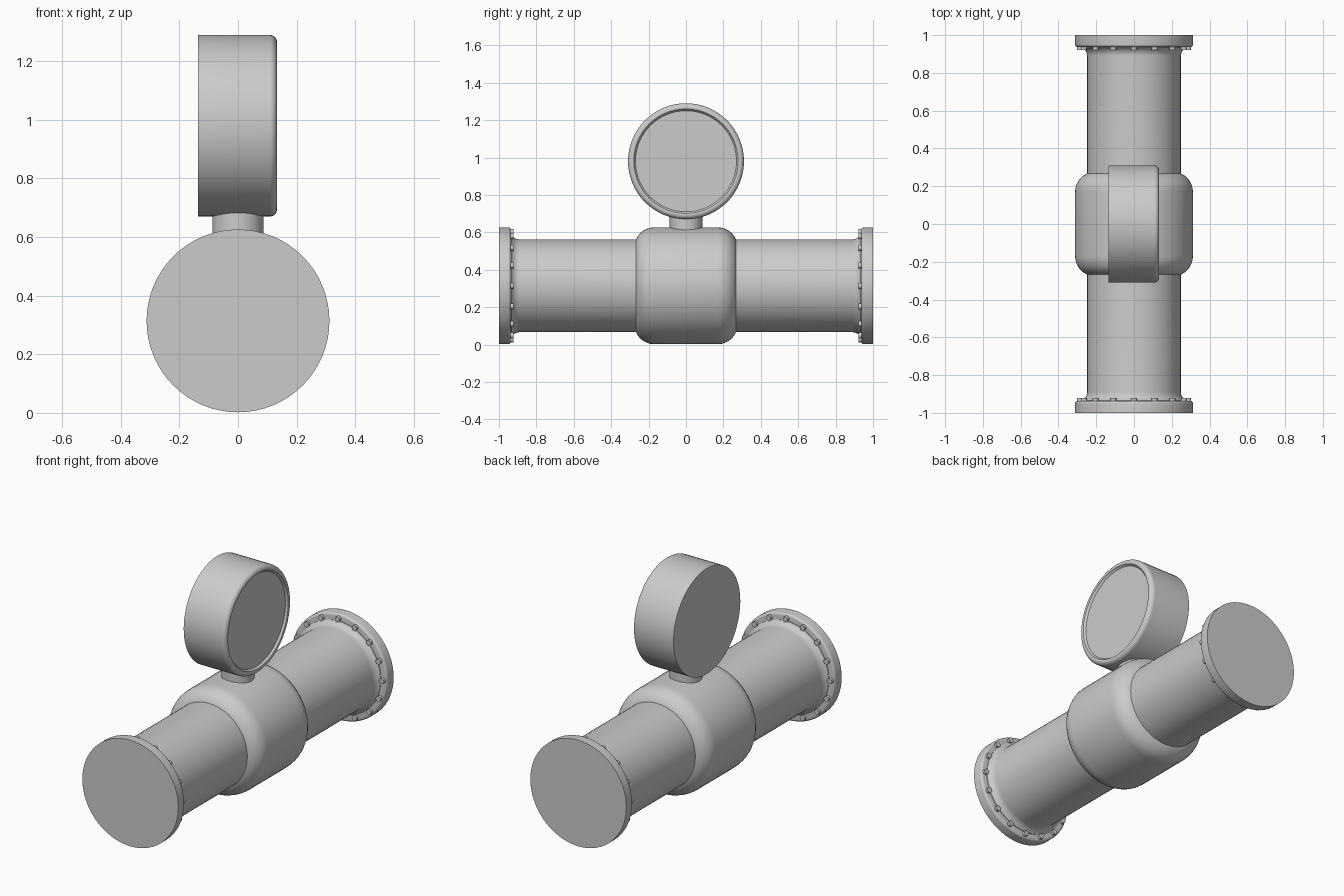
import bpy, math
from mathutils import Matrix, Vector

cube = bpy.data.objects.get("Cube")
if cube:
    bpy.data.objects.remove(cube)

AXIS_Z, GAUGE_Z, BODY_R = 0.314, 0.98, 0.312

grey = bpy.data.materials.new("painted grey metal")
grey.use_nodes = True
grey.diffuse_color = (0.6, 0.6, 0.6, 1)
grey.node_tree.nodes["Principled BSDF"].inputs["Base Color"].default_value = (0.6, 0.6, 0.6, 1)


def arc(cx, cr, rx, rr, start, end, steps=8):
    """Points of an elliptical corner in (along axis, radius)."""
    angles = [math.radians(start + (end - start) * i / steps) for i in range(steps + 1)]
    return [(cx + rx * math.cos(a), cr + rr * math.sin(a)) for a in angles]


def lathe(name, profile, centre, direction, sides=64):
    """Spin a profile of (along axis, radius) points, capping both ends."""
    verts, faces = [], []
    for along, radius in profile:
        for s in range(sides):
            a = math.tau * s / sides
            verts.append((radius * math.cos(a), radius * math.sin(a), along))
    for k in range(len(profile) - 1):
        for s in range(sides):
            t = (s + 1) % sides
            faces.append((k * sides + s, k * sides + t, (k + 1) * sides + t, (k + 1) * sides + s))
    faces.append(tuple(reversed(range(sides))))
    faces.append(tuple(range(len(verts) - sides, len(verts))))
    mesh = bpy.data.meshes.new(name)
    mesh.from_pydata(verts, [], faces)
    turn = Vector((0, 0, 1)).rotation_difference(Vector(direction)).to_matrix().to_4x4()
    mesh.transform(Matrix.Translation(centre) @ turn)
    mesh.materials.append(grey)
    obj = bpy.data.objects.new(name, mesh)
    bpy.context.collection.objects.link(obj)
    bpy.ops.object.select_all(action='DESELECT')
    obj.select_set(True)
    bpy.context.view_layer.objects.active = obj
    bpy.ops.object.shade_smooth_by_angle(angle=math.radians(35))
    return obj


centre = (0, 0, AXIS_Z)

# Rounded central housing
housing = arc(-0.17, 0.21, 0.105, 0.102, 180, 90) + arc(0.17, 0.21, 0.105, 0.102, 90, 0)
lathe("valve_housing", housing, centre, (0, 1, 0))

# Each end: pipe flaring into a bolted flange
for side, label in ((-1, "front"), (1, "back")):
    out = (0, side, 0)
    pipe = [(0.1, 0.248), (0.89, 0.248)] + arc(0.89, 0.298, 0.05, 0.05, -80, -30, 5) + [(0.95, 0.273)]
    lathe(label + "_pipe", pipe, centre, out)
    flange = [(0.937, 0.2)] + arc(0.951, BODY_R - 0.014, 0.014, 0.014, 180, 90, 5) + [(1, BODY_R)]
    lathe(label + "_flange", flange, centre, out)
    for i in range(16):
        a = math.tau * i / 16
        spot = (0.287 * math.cos(a), 0, AXIS_Z + 0.287 * math.sin(a))
        lathe(f"{label}_bolt_{i + 1}", [(0.922, 0.016), (0.945, 0.016)], spot, out, 12)

# Neck between housing and gauge
lathe("gauge_neck", [(0.55, 0.087), (0.74, 0.087)], (0, 0, 0), (0, 0, 1), 48)

# Round gauge: flat back, rounded bezel, shallow recessed dial
gauge = [(-0.136, 0.31)] + arc(0.108, 0.285, 0.025, 0.025, 90, 0)
gauge += [(0.131, 0.279), (0.122, 0.273), (0.119, 0.27)]
lathe("pressure_gauge", gauge, (0, 0, GAUGE_Z), (1, 0, 0))
